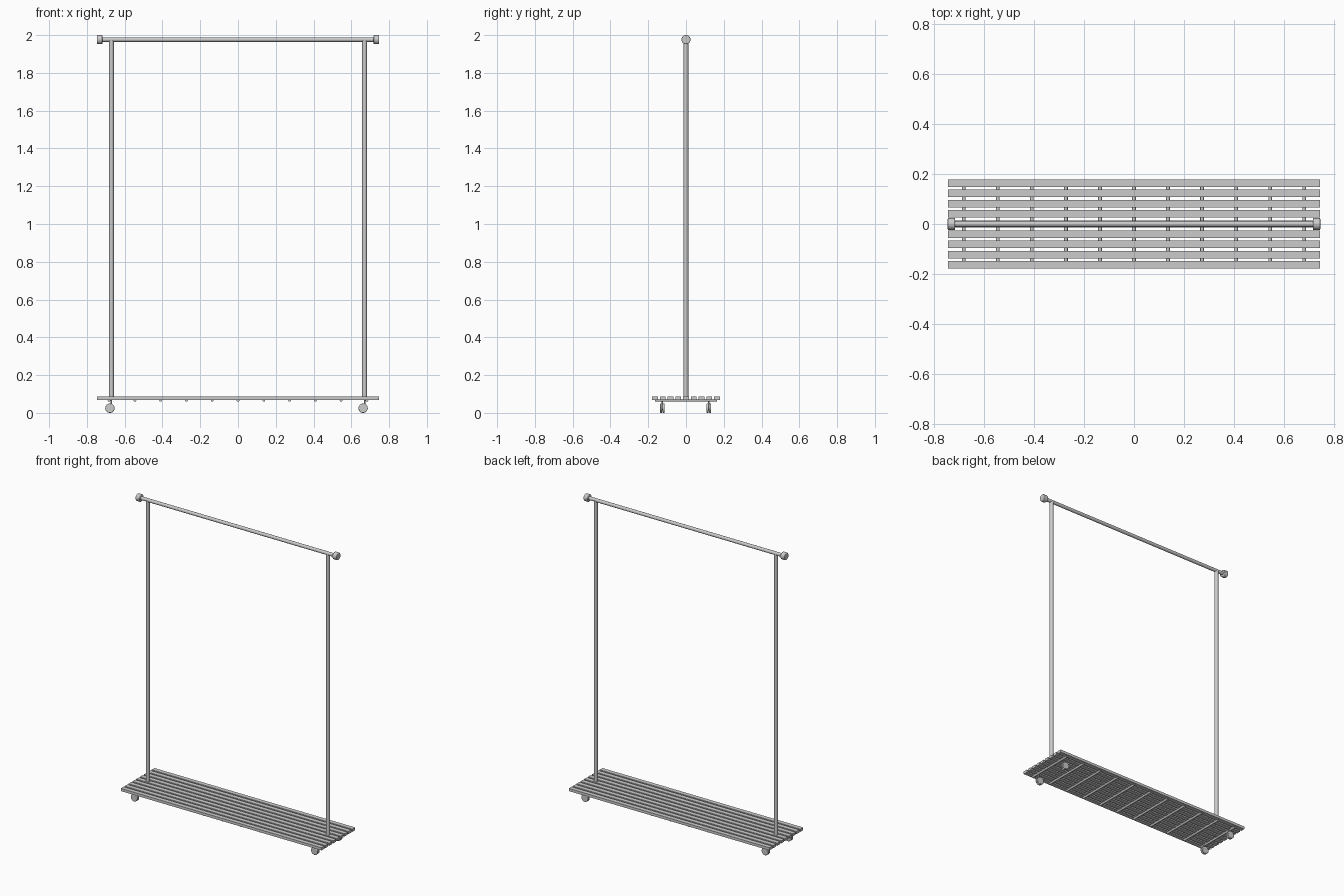
import bpy
import math

old = bpy.data.objects.get("Cube")
if old:
    bpy.data.objects.remove(old, do_unlink=True)

metal = bpy.data.materials.new("light_grey_metal")
metal.use_nodes = True
grey = (0.6, 0.6, 0.6, 1)
metal.diffuse_color = grey
metal.node_tree.nodes["Principled BSDF"].inputs["Base Color"].default_value = grey

ROTATIONS = {"x": (0, math.pi / 2, 0), "y": (math.pi / 2, 0, 0), "z": (0, 0, 0)}


def finish(name, bevel=0, segments=3):
    obj = bpy.context.object
    obj.name = name
    obj.data.materials.append(metal)
    if bevel:
        mod = obj.modifiers.new("rounded_edges", "BEVEL")
        mod.width = bevel
        mod.segments = segments
    return obj


def rod(name, axis, centre, radius, length, bevel=0, sides=24):
    bpy.ops.mesh.primitive_cylinder_add(vertices=sides, radius=radius, depth=length,
                                        location=centre, rotation=ROTATIONS[axis])
    obj = finish(name, bevel)
    bpy.ops.object.shade_smooth_by_angle(angle=math.radians(40))
    return obj


def box(name, centre, size):
    bpy.ops.mesh.primitive_cube_add(size=1, location=centre)
    obj = finish(name)
    obj.scale = size
    return obj


# Slatted shelf
for i in range(9):
    box(f"shelf_slat_{i + 1}", (0, (i - 4) * 0.041, 0.078), (1.492, 0.03, 0.018))

# Cross bars under the slats
for i in range(11):
    rod(f"cross_bar_{i + 1}", "y", ((i - 5) * 0.1365, 0, 0.067), 0.0075, 0.33, sides=16)

# Hanging rail
rod("hanging_rail", "x", (0, 0, 1.976), 0.0115, 1.46)

for side, sx in (("left", 1), ("right", -1)):
    # Uprights and rail end caps
    rod(f"{side}_post", "z", (sx * 0.67, 0, 1.022), 0.0125, 1.908)
    rod(f"{side}_end_cap", "x", (sx * 0.732, 0, 1.976), 0.024, 0.03, bevel=0.004)

    # Casters: stem, axle and a pair of rounded wheel discs
    for end, sy in (("front", -1), ("back", 1)):
        x, y = sx * 0.67, sy * 0.123 - 0.002
        rod(f"{end}_{side}_caster_stem", "z", (x, y, 0.052), 0.004, 0.036, sides=16)
        rod(f"{end}_{side}_caster_axle", "y", (x - 0.008, y, 0.027), 0.014, 0.012, sides=16)
        for part, s in (("outer", sy), ("inner", -sy)):
            rod(f"{end}_{side}_{part}_wheel", "y", (x - 0.008, y + s * 0.0065, 0.025),
                0.025, 0.011, bevel=0.004)
